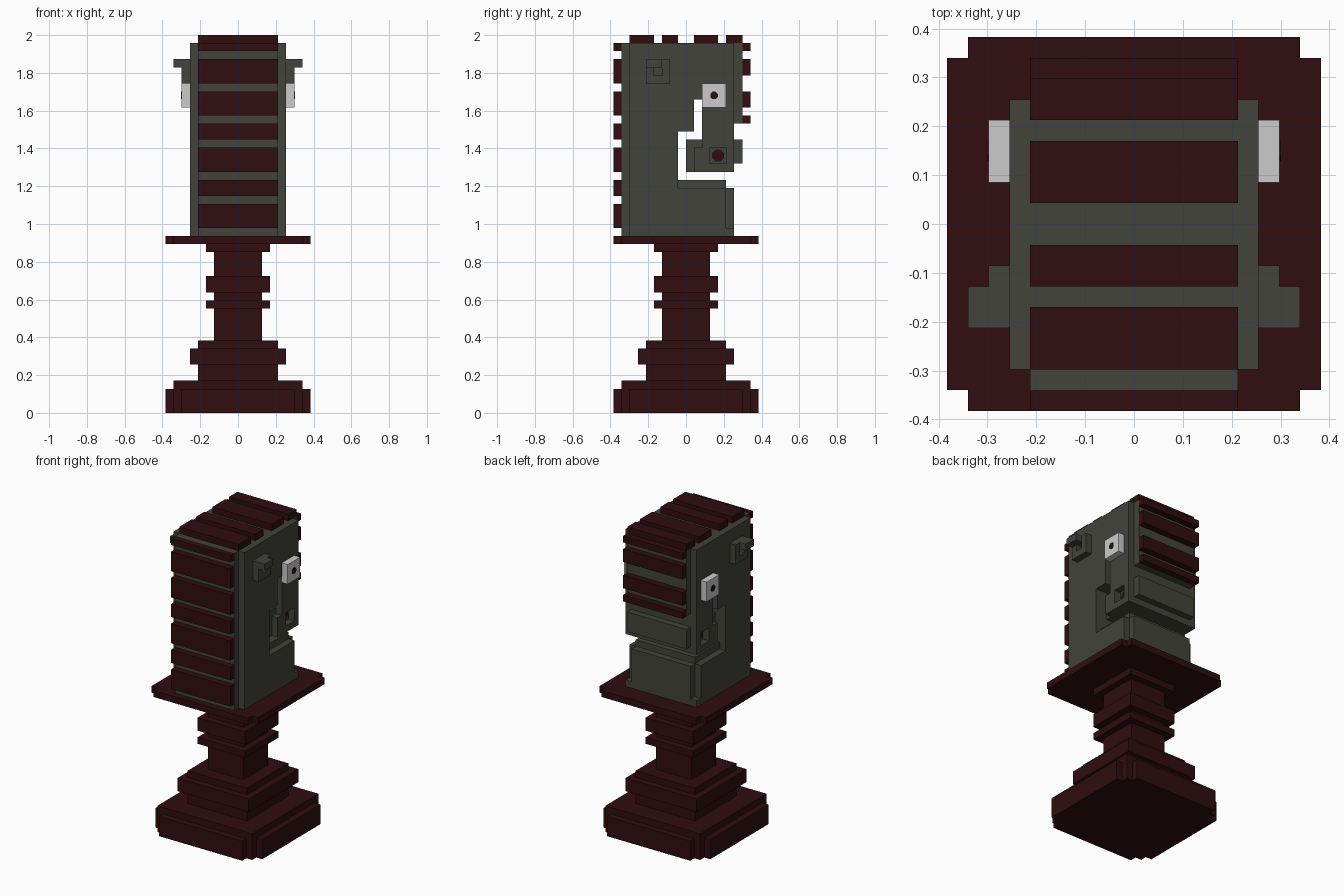
import bpy, bmesh, math
from mathutils import Matrix

U = 2 / 47  # one block of the grid

if "Cube" in bpy.data.objects:
    bpy.data.objects.remove(bpy.data.objects["Cube"], do_unlink=True)


def material(name, rgb):
    m = bpy.data.materials.new(name)
    m.use_nodes = True
    col = (*rgb, 1)
    m.diffuse_color = col
    b = m.node_tree.nodes["Principled BSDF"]
    b.inputs["Base Color"].default_value = col
    b.inputs["Roughness"].default_value = 0.8
    return m


MAROON = material("dark maroon", (0.029, 0.004, 0.005))
GRAY = material("warm dark gray", (0.056, 0.056, 0.045))
WHITE = material("eye white", (0.6, 0.6, 0.6))


def finish(name, bm, mat):
    bmesh.ops.recalc_face_normals(bm, faces=bm.faces[:])
    bmesh.ops.scale(bm, vec=(U, U, U), verts=bm.verts[:])
    me = bpy.data.meshes.new(name)
    bm.to_mesh(me)
    bm.free()
    me.materials.append(mat)
    ob = bpy.data.objects.new(name, me)
    bpy.context.collection.objects.link(ob)
    return ob


def add_box(bm, x0, x1, y0, y1, z0, z1):
    m = Matrix.Translation(((x0 + x1) / 2, (y0 + y1) / 2, (z0 + z1) / 2))
    m = m @ Matrix.Diagonal((x1 - x0, y1 - y0, z1 - z0, 1))
    bmesh.ops.create_cube(bm, size=1, matrix=m)


def boxes(name, items, mat):
    bm = bmesh.new()
    for b in items:
        add_box(bm, *b)
    return finish(name, bm, mat)


def add_prism(bm, pts, vec):
    f = bm.faces.new([bm.verts.new(p) for p in pts])
    r = bmesh.ops.extrude_face_region(bm, geom=[f], use_keep_orig=True)
    moved = [v for v in r["geom"] if isinstance(v, bmesh.types.BMVert)]
    bmesh.ops.translate(bm, vec=vec, verts=moved)


def side_prism(name, profile, x0, x1, mat):
    bm = bmesh.new()
    add_prism(bm, [(x0, y, z) for y, z in profile], (x1 - x0, 0, 0))
    return finish(name, bm, mat)


def plan_prism(name, quarter, z0, z1, mat):
    # a quarter outline is rotated four times around the centre
    pts = []
    for k in range(4):
        c, s = round(math.cos(k * math.pi / 2)), round(math.sin(k * math.pi / 2))
        pts += [(x * c - y * s, x * s + y * c, z0) for x, y in quarter]
    bm = bmesh.new()
    add_prism(bm, pts, (0, 0, z1 - z0))
    return finish(name, bm, mat)


def disc(name, x, y, z, r, t, mat):
    bm = bmesh.new()
    m = Matrix.Translation((x, y, z)) @ Matrix.Rotation(math.pi / 2, 4, 'Y')
    m = m @ Matrix.Rotation(math.pi / 8, 4, 'Z')
    bmesh.ops.create_cone(bm, cap_ends=True, segments=8, radius1=r, radius2=r,
                          depth=t, matrix=m)
    return finish(name, bm, mat)


# pedestal: stepped foot, turned stem and collar plate
plan_prism("foot", [(9, 7), (8, 7), (8, 8), (7, 8), (7, 9)], 0, 3, MAROON)
plan_prism("foot_step", [(8, 8)], 3, 4, MAROON)
STEM = [(5, 4, 6), (6, 6, 8), (5, 8, 9), (3, 9, 13), (4, 13, 14),
        (3, 14, 15), (4, 15, 17), (3, 17, 20), (4, 20, 21)]
boxes("stem", [(-h, h, -h, h, a, b) for h, a, b in STEM], MAROON)
plan_prism("collar_plate", [(9, 8), (8, 8), (8, 9)], 21, 22, MAROON)

# head core with the mouth slot cut right through
side_prism("head_core", [
    (-8, 22), (6, 22), (6, 28), (5, 28), (5, 29), (-1, 29), (-1, 35), (1, 35),
    (1, 39), (2, 39), (2, 34), (0, 34), (0, 30), (6, 30), (6, 31), (7, 31),
    (7, 34), (6, 34), (6, 36), (7, 36), (7, 46), (-8, 46)], -5, 5, GRAY)

CHEEK = [(-7, 22), (6, 22), (6, 23), (5, 23), (5, 28), (-1, 28), (-1, 35),
         (1, 35), (1, 39), (2, 39), (2, 33), (6, 33), (6, 46), (-7, 46)]

for side, s in (("left", 1), ("right", -1)):
    def span(a, b):
        return (min(a * s, b * s), max(a * s, b * s))

    # side layer, with an open frame around the nostril
    side_prism(side + "_cheek", CHEEK, 5 * s, 6 * s, GRAY)
    w = span(5, 6)
    boxes(side + "_nostril_frame", [(*w, 1, 3, 30, 33), (*w, 3, 5, 30, 31),
                                    (*w, 5, 6, 30, 33)], GRAY)
    disc(side + "_nostril", 5.05 * s, 4, 32, 0.8, 0.1, MAROON)

    # eye
    boxes(side + "_eye", [(*span(6, 7), 2, 5, 38, 41)], WHITE)
    disc(side + "_pupil", 7.02 * s, 3.5, 39.5, 0.5, 0.1, MAROON)

    # ear: hollow block with an overhanging tip
    w = span(6, 7)
    boxes(side + "_ear", [(*w, -5, -4, 41, 44), (*w, -3, -2, 41, 44),
                          (*w, -4, -3, 41, 42), (*w, -4, -3, 43, 44),
                          (*span(7, 8), -5, -3, 43, 44)], GRAY)

# mane bars along the neck, crown and forehead
NECK = [(23, 26), (27, 29), (30, 33), (34, 36), (37, 40), (41, 44), (45, 46)]
CROWN = [(-7, -4), (-3, -1), (1, 4), (5, 7)]
FOREHEAD = [(36, 37), (38, 40), (42, 44), (45, 46)]
boxes("neck_mane", [(-5, 5, -9, -8, a, b) for a, b in NECK], MAROON)
boxes("crown_mane", [(-5, 5, a, b, 46, 47) for a, b in CROWN], MAROON)
boxes("forehead_mane", [(-5, 5, 7, 8, a, b) for a, b in FOREHEAD], MAROON)
